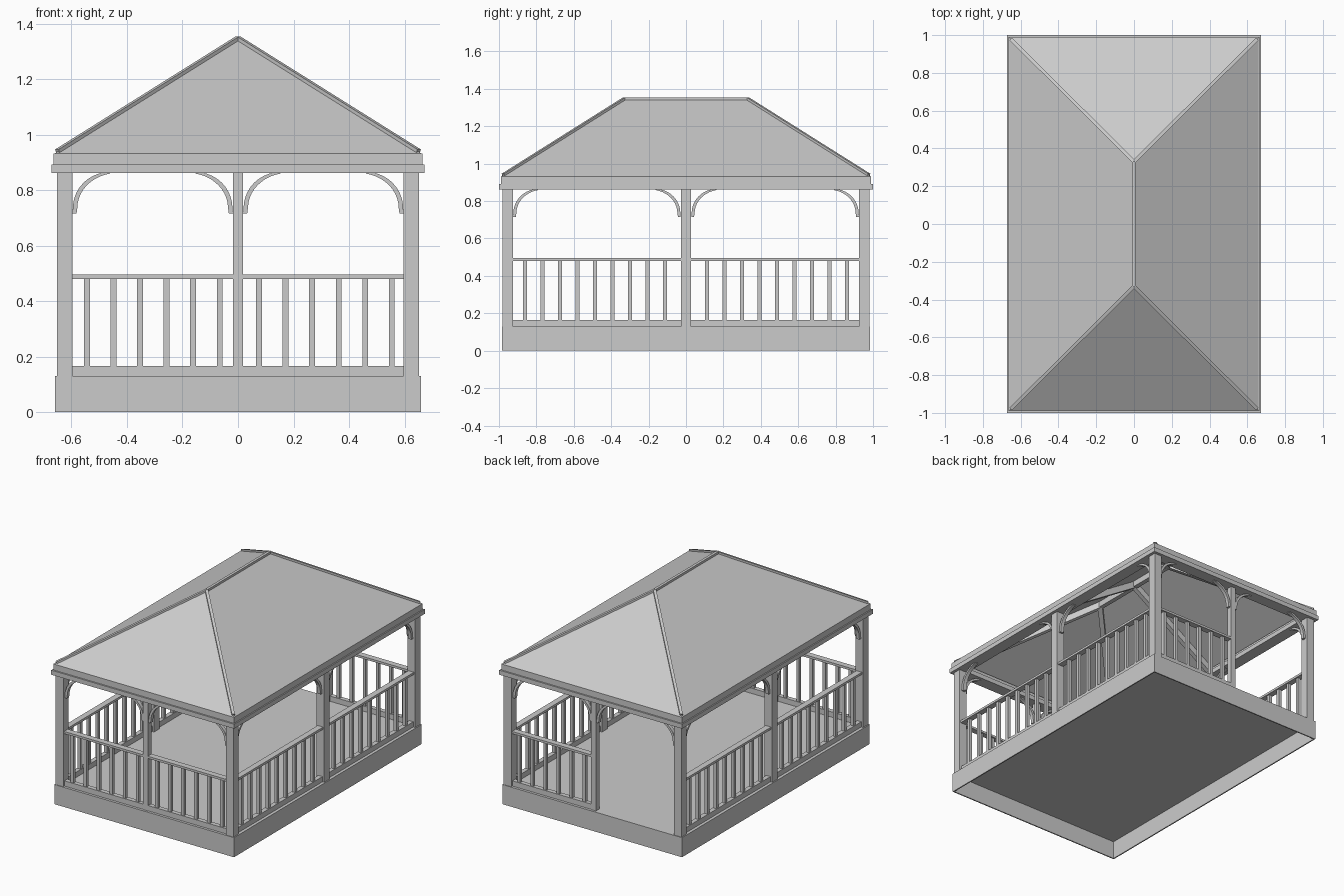
import bpy, bmesh, math
from mathutils import Vector, Matrix

if "Cube" in bpy.data.objects:
    bpy.data.objects.remove(bpy.data.objects["Cube"])

FX, FY = 0.625, 0.953          # post centre lines
FLOOR, EAVE = 0.13, 0.865


def finish(name, bm):
    bmesh.ops.recalc_face_normals(bm, faces=bm.faces)
    me = bpy.data.meshes.new(name)
    bm.to_mesh(me)
    bm.free()
    ob = bpy.data.objects.new(name, me)
    bpy.context.collection.objects.link(ob)
    return ob


def add_box(bm, lo, hi):
    lo, hi = Vector(lo), Vector(hi)
    m = Matrix.Translation((lo + hi) / 2) @ Matrix.Diagonal((*(hi - lo), 1))
    bmesh.ops.create_cube(bm, size=1, matrix=m)


def box(name, lo, hi):
    bm = bmesh.new()
    add_box(bm, lo, hi)
    return finish(name, bm)


def bar(name, a, b, w, h):
    """Straight timber from a to b."""
    a, b = Vector(a), Vector(b)
    d = b - a
    m = Matrix.Translation((a + b) / 2) @ d.to_track_quat('X', 'Z').to_matrix().to_4x4()
    bm = bmesh.new()
    bmesh.ops.create_cube(bm, size=1, matrix=m @ Matrix.Diagonal((d.length, w, h, 1)))
    return finish(name, bm)


def frame(name, x, y, w, z0, z1):
    """Mitred rectangular ring."""
    bm = bmesh.new()
    loops = []
    for ins, z in ((0, z0), (0, z1), (w, z1), (w, z0)):
        loops.append([bm.verts.new((sx * (x - ins), sy * (y - ins), z))
                      for sx, sy in ((-1, -1), (1, -1), (1, 1), (-1, 1))])
    for i in range(4):
        p, q = loops[i], loops[(i + 1) % 4]
        for k in range(4):
            n = (k + 1) % 4
            bm.faces.new((p[k], p[n], q[n], q[k]))
    return finish(name, bm)


# a side is (axis along which it runs, fixed offset of its centre line)
def place(axis, off, u, v, z):
    return Vector((u, off + v, z)) if axis == 'x' else Vector((off + v, u, z))


def railing(name, axis, off, a, b, first, step, count):
    bm = bmesh.new()

    def part(u0, u1, t, z0, z1):
        add_box(bm, place(axis, off, u0, -t, z0), place(axis, off, u1, t, z1))
    part(a, b, 0.02, 0.48, 0.495)
    part(a, b, 0.015, FLOOR, 0.165)
    for i in range(count):
        u = first + i * step
        part(u - 0.0105, u + 0.0105, 0.0105, 0.165, 0.48)
    return finish(name, bm)


def brace(name, axis, off, u, s):
    """Curved bracket from post face u, leaning towards s."""
    prof_o, prof_i = [(0.0, 0.715)], [(0.015, 0.715)]
    for i in range(11):
        t = math.pi / 2 * i / 10
        prof_o.append((0.135 - 0.133 * math.cos(t), 0.735 + 0.13 * math.sin(t)))
        prof_i.append((0.135 - 0.117 * math.cos(t), 0.735 + 0.114 * math.sin(t) + 0.01 * (i / 10) ** 3))
    bm = bmesh.new()
    rows = []
    for (ou, oz), (iu, iz) in zip(prof_o, prof_i):
        rows.append([bm.verts.new(place(axis, off, u + s * pu, v, pz)) for pu, pz, v in
                     ((ou, oz, -0.012), (iu, iz, -0.012), (iu, iz, 0.012), (ou, oz, 0.012))])
    for p, q in zip(rows, rows[1:]):
        for k in range(4):
            n = (k + 1) % 4
            bm.faces.new((p[k], p[n], q[n], q[k]))
    bm.faces.new(rows[0])
    bm.faces.new(rows[-1])
    ob = finish(name, bm)
    bpy.context.view_layer.objects.active = ob
    ob.select_set(True)
    bpy.ops.object.shade_smooth_by_angle(angle=math.radians(30))
    ob.select_set(False)


# hollow base with floor
frame("base_skirt", 0.66, 0.985, 0.008, 0, FLOOR)
box("floor", (-0.655, -0.98, 0.12), (0.655, 0.98, FLOOR))

# posts
for sx in (-1, 1):
    for y in (-FY, 0, FY):
        box("side_post", (sx * FX - 0.028, y - 0.028, FLOOR), (sx * FX + 0.028, y + 0.028, 0.88))
for sy in (-1, 1):
    box("end_middle_post", (-0.018, sy * FY - 0.018, FLOOR), (0.018, sy * FY + 0.018, 0.88))

# railings (one back bay is left open as the entrance)
railing("front_left_railing", 'x', -FY, -0.597, -0.018, -0.544, 0.0956, 6)
railing("front_right_railing", 'x', -FY, 0.018, 0.597, 0.076, 0.0956, 6)
railing("back_railing", 'x', FY, 0.018, 0.597, 0.076, 0.0956, 6)
for off in (-FX, FX):
    railing("side_railing", 'y', off, -0.925, -0.028, -0.86, 0.0935, 9)
    railing("side_railing", 'y', off, 0.028, 0.925, 0.112, 0.0935, 9)

# curved braces under the eaves beam
for s in (-1, 1):
    for off in (-FY, FY):
        brace("end_brace", 'x', off, s * 0.597, -s)
        brace("end_brace", 'x', off, s * 0.018, s)
    for off in (-FX, FX):
        brace("side_brace", 'y', off, s * 0.925, -s)
        brace("side_brace", 'y', off, s * 0.028, s)

# eaves beam and fascia
frame("eaves_beam", 0.672, 1.0, 0.08, 0.862, 0.892)
frame("fascia", 0.664, 0.99, 0.04, 0.892, 0.932)

# hipped roof shell
RIDGE_Y, RIDGE_Z = 0.33, 1.345
bm = bmesh.new()
c = [bm.verts.new((x, y, 0.932)) for x, y in ((-.66, -.987), (.66, -.987), (.66, .987), (-.66, .987))]
r0, r1 = (bm.verts.new((0, y, RIDGE_Z)) for y in (-RIDGE_Y, RIDGE_Y))
for f in ((c[0], c[1], r0), (c[1], c[2], r1, r0), (c[2], c[3], r1), (c[3], c[0], r0, r1)):
    bm.faces.new(f)
roof = finish("roof", bm)
if roof.data.polygons[0].normal.z < 0:
    roof.data.flip_normals()
mod = roof.modifiers.new("thickness", 'SOLIDIFY')
mod.thickness = 0.012
mod.offset = -1

# ridge and hip caps on top, rafters below
bar("ridge_cap", (0, -RIDGE_Y, 1.345), (0, RIDGE_Y, 1.345), 0.018, 0.018)
bar("ridge_beam", (0, -RIDGE_Y, 1.305), (0, RIDGE_Y, 1.305), 0.03, 0.04)
for sx in (-1, 1):
    bar("middle_rafter", (0, 0, 1.308), (sx * 0.63, 0, 0.912), 0.03, 0.04)
    for sy in (-1, 1):
        bar("hip_cap", (0, sy * RIDGE_Y, 1.345), (sx * 0.65, sy * 0.977, 0.938), 0.018, 0.018)
        bar("hip_rafter", (0, sy * RIDGE_Y, 1.305), (sx * 0.63, sy * 0.957, 0.91), 0.03, 0.04)
